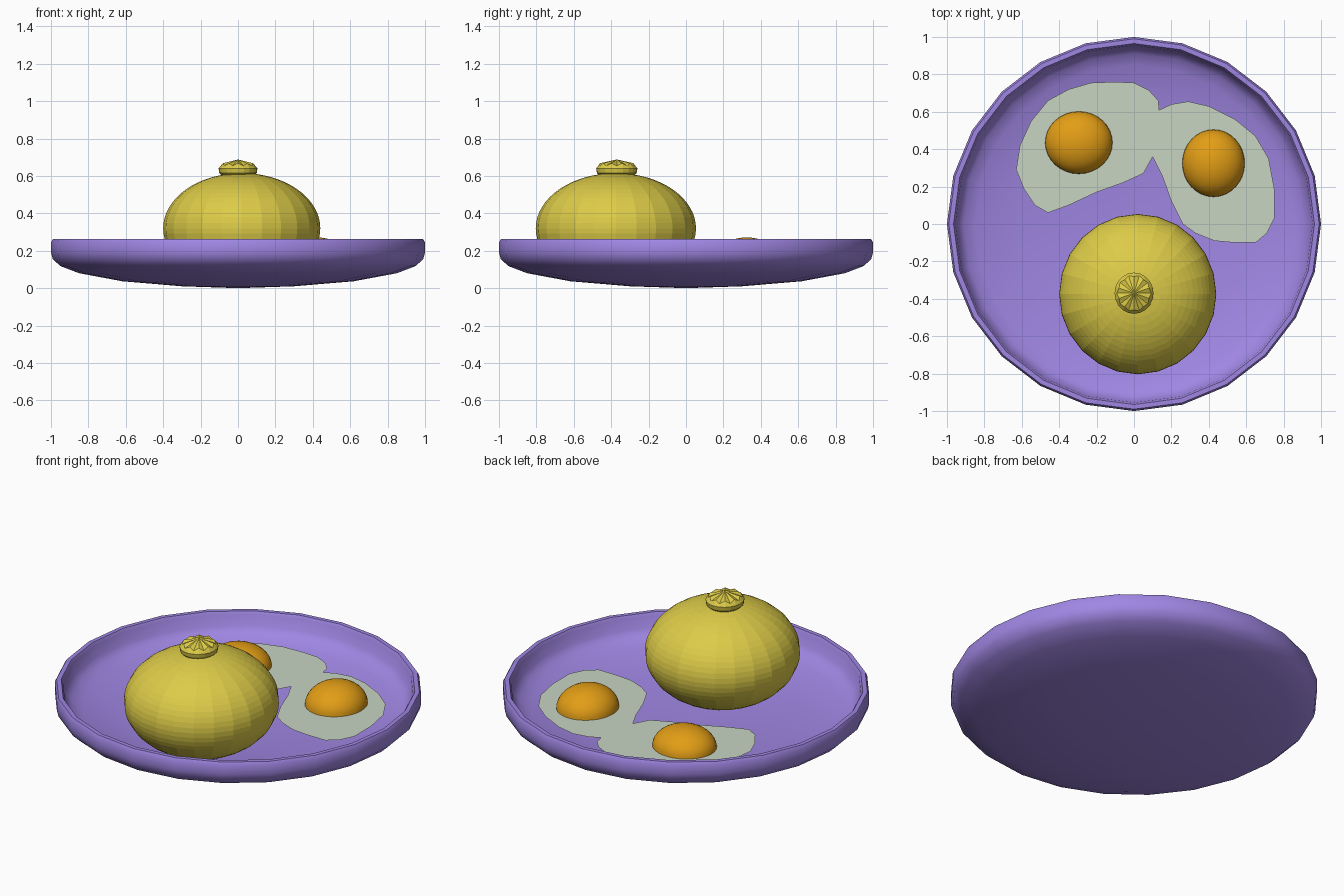
import bpy
import bmesh
from math import cos, sin, pi, radians
from mathutils import Vector

if "Cube" in bpy.data.objects:
    bpy.data.objects.remove(bpy.data.objects["Cube"], do_unlink=True)


def make_material(name, colour):
    mat = bpy.data.materials.new(name)
    mat.use_nodes = True
    mat.diffuse_color = (*colour, 1)
    mat.node_tree.nodes["Principled BSDF"].inputs["Base Color"].default_value = (*colour, 1)
    return mat


purple = make_material("purple glaze", (0.35, 0.24, 0.77))
yellow = make_material("yellow", (0.72, 0.60, 0.065))
orange = make_material("yolk orange", (0.76, 0.34, 0.008))
pale = make_material("egg white", (0.57, 0.66, 0.54))


def finish(bm, name, mat, location=(0, 0, 0), angle=None):
    """Turn a bmesh into an object, smoothed up to the given angle."""
    mesh = bpy.data.meshes.new(name)
    bmesh.ops.recalc_face_normals(bm, faces=bm.faces)
    bm.to_mesh(mesh)
    bm.free()
    mesh.materials.append(mat)
    obj = bpy.data.objects.new(name, mesh)
    obj.location = location
    bpy.context.collection.objects.link(obj)
    if angle:
        bpy.ops.object.select_all(action="DESELECT")
        obj.select_set(True)
        bpy.context.view_layer.objects.active = obj
        bpy.ops.object.shade_smooth_by_angle(angle=radians(angle))
    return obj


def lathe(profile, sides, stretch=(1, 1)):
    """Revolve (radius, height) points about z."""
    bm = bmesh.new()
    verts = [bm.verts.new((r, 0, z)) for r, z in profile]
    edges = [bm.edges.new(pair) for pair in zip(verts, verts[1:])]
    bmesh.ops.spin(bm, geom=verts + edges, cent=(0, 0, 0), axis=(0, 0, 1),
                   angle=2 * pi, steps=sides, use_duplicate=False)
    bmesh.ops.remove_doubles(bm, verts=bm.verts, dist=0.0005)
    bmesh.ops.scale(bm, vec=(*stretch, 1), verts=bm.verts)
    return bm


def arc(radius, height, start, end, steps):
    """Part of an ellipse as a lathe profile, angles from the equator."""
    angles = [start + (end - start) * i / steps for i in range(steps + 1)]
    return [(max(0, radius * cos(a)), height * sin(a)) for a in angles]


# Shallow dish with a thin upright rim
dish_profile = [
    (0, 0), (0.3, 0.01), (0.62, 0.037), (0.85, 0.08), (0.95, 0.118),
    (0.99, 0.155), (1, 0.19), (1, 0.245), (0.99, 0.262), (0.965, 0.262),
    (0.955, 0.245), (0.945, 0.18), (0.91, 0.148), (0.85, 0.122),
    (0.62, 0.083), (0.3, 0.058), (0, 0.05)]
finish(lathe(dish_profile, 24), "dish", purple, angle=40)

# Round squashed body, faceted around its girth
finish(lathe(arc(0.42, 0.295, -pi / 2, pi / 2, 32), 24, (1, 1.02)),
       "round_body", yellow, (0.02, -0.375, 0.32))

# Scalloped knob on top
knob = lathe([(0, 0.59), (0.085, 0.6), (0.1, 0.615), (0.104, 0.64),
              (0.084, 0.668), (0, 0.688)], 20, (1, 1.06))
knob.verts.ensure_lookup_table()
ring = [v for v in knob.verts if abs(v.co.z - 0.668) < 0.001]
ring.sort(key=lambda v: Vector((v.co.x, v.co.y)).angle_signed(Vector((1, 0))))
for vert in ring[::2]:
    vert.co.x *= 1.1
    vert.co.y *= 1.1
    vert.co.z -= 0.014
finish(knob, "top_knob", yellow, (0, -0.37, 0))

# Joined egg whites as one flat outline
outline = [
    (-0.46, 0.06), (-0.53, 0.1), (-0.59, 0.19), (-0.63, 0.29), (-0.61, 0.42),
    (-0.55, 0.55), (-0.46, 0.66), (-0.35, 0.72), (-0.23, 0.755), (-0.1, 0.76),
    (0, 0.755), (0.08, 0.715), (0.13, 0.66), (0.135, 0.61), (0.2, 0.64),
    (0.29, 0.655), (0.4, 0.63), (0.54, 0.56), (0.65, 0.47), (0.72, 0.35),
    (0.75, 0.19), (0.75, 0.03), (0.71, -0.05), (0.65, -0.1), (0.54, -0.1),
    (0.43, -0.09), (0.33, -0.05), (0.26, 0), (0.2, 0.12), (0.15, 0.26),
    (0.1, 0.36), (0.05, 0.27), (-0.06, 0.22), (-0.2, 0.17), (-0.35, 0.1)]
whites = bmesh.new()
face = whites.faces.new([whites.verts.new((x, y, 0.145)) for x, y in outline])
bmesh.ops.triangulate(whites, faces=[face])
whites_obj = finish(whites, "egg_whites", pale)
if whites_obj.data.polygons[0].normal.z < 0:
    whites_obj.data.flip_normals()

# Domed yolks
for name, x, y, rx, ry, height in [("right_yolk", -0.295, 0.435, 0.18, 0.167, 0.117),
                                   ("left_yolk", 0.425, 0.325, 0.167, 0.18, 0.127)]:
    finish(lathe(arc(1, height, 0, pi / 2, 10), 32, (rx, ry)),
           name, orange, (x, y, 0.144), angle=30)
